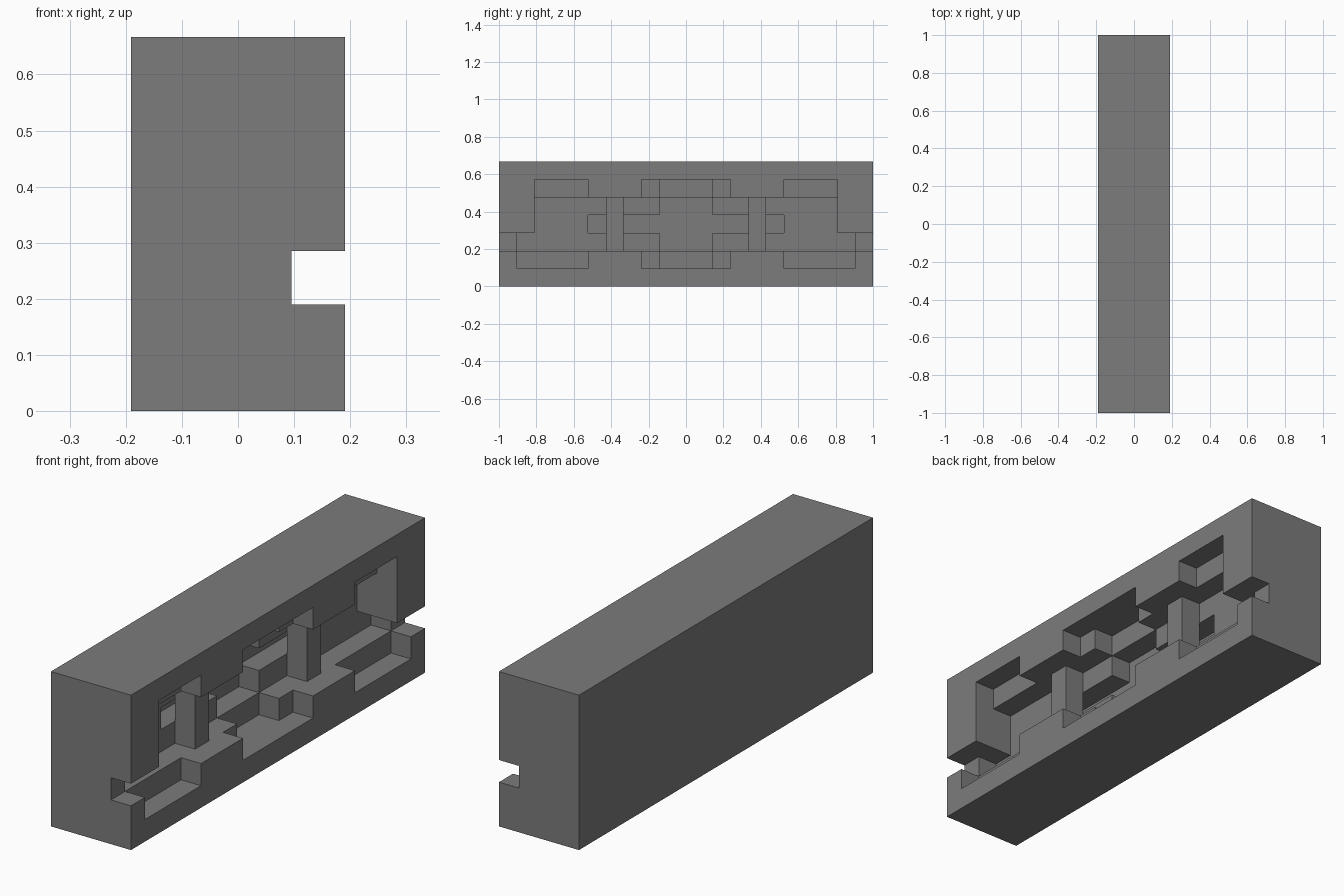
import bpy
import bmesh
from mathutils import Vector

if "Cube" in bpy.data.objects:
    bpy.data.objects.remove(bpy.data.objects["Cube"], do_unlink=True)

U = 2 / 21                  # one grid cell
DEPTH, HALF, HEIGHT = 4, 10, 7

# Pockets, mirrored in y: (nearest, farthest cell from middle), (low, high cell), cells deep from +x
POCKETS = {
    "end slot": ((0, 10), (2, 2), 1),
    "deep slot": ((0, 9), (2, 2), 2),
    "main recess": ((0, 8), (2, 4), 2),
    "outer top pocket": ((6, 8), (5, 5), 1),
    "outer bottom pocket": ((6, 9), (1, 1), 1),
    "middle pocket": ((0, 2), (1, 5), 1),
    "middle inner pocket": ((0, 1), (1, 5), 2),
    "core": ((0, 1), (2, 4), 3),
    "tunnel": ((0, 5), (3, 3), 3),
}
PILLAR_CELL = 4


def is_solid(d, j, k):
    """Tell whether the cell d deep, j along and k up is filled."""
    if not (0 <= d < DEPTH and abs(j) <= HALF and 0 <= k < HEIGHT):
        return False
    if abs(j) == PILLAR_CELL and d == 1:
        return True
    return not any(a <= abs(j) <= b and lo <= k <= hi and d < deep
                   for (a, b), (lo, hi), deep in POCKETS.values())


def add_side(bm, centre, normal):
    """Add one square cell side facing the normal."""
    s = Vector((normal.y, normal.z, normal.x))
    t = normal.cross(s)
    mid = centre + normal / 2
    corners = [mid + (a * s + b * t) / 2
               for a, b in ((-1, -1), (1, -1), (1, 1), (-1, 1))]
    bm.faces.new([bm.verts.new(c * U) for c in corners])


# Carved block with its pillars
bm = bmesh.new()
sides = [Vector(sign * (i == axis) for i in range(3))
         for axis in range(3) for sign in (-1, 1)]
for d in range(DEPTH):
    for j in range(-HALF, HALF + 1):
        for k in range(HEIGHT):
            if not is_solid(d, j, k):
                continue
            centre = Vector((DEPTH / 2 - d - 0.5, j, k + 0.5))
            for n in sides:
                if not is_solid(d - int(n.x), j + int(n.y), k + int(n.z)):
                    add_side(bm, centre, n)

# Merge cell sides into large flat faces
bmesh.ops.remove_doubles(bm, verts=bm.verts, dist=U / 100)
bmesh.ops.dissolve_limit(bm, angle_limit=0.01, verts=bm.verts, edges=bm.edges)

mesh = bpy.data.meshes.new("slotted_block")
bm.to_mesh(mesh)
bm.free()
block = bpy.data.objects.new("slotted_block", mesh)
bpy.context.collection.objects.link(block)

# Plain grey
grey = bpy.data.materials.new("mid_grey")
grey.use_nodes = True
color = (0.2, 0.2, 0.2, 1)
grey.diffuse_color = color
grey.node_tree.nodes["Principled BSDF"].inputs["Base Color"].default_value = color
mesh.materials.append(grey)
